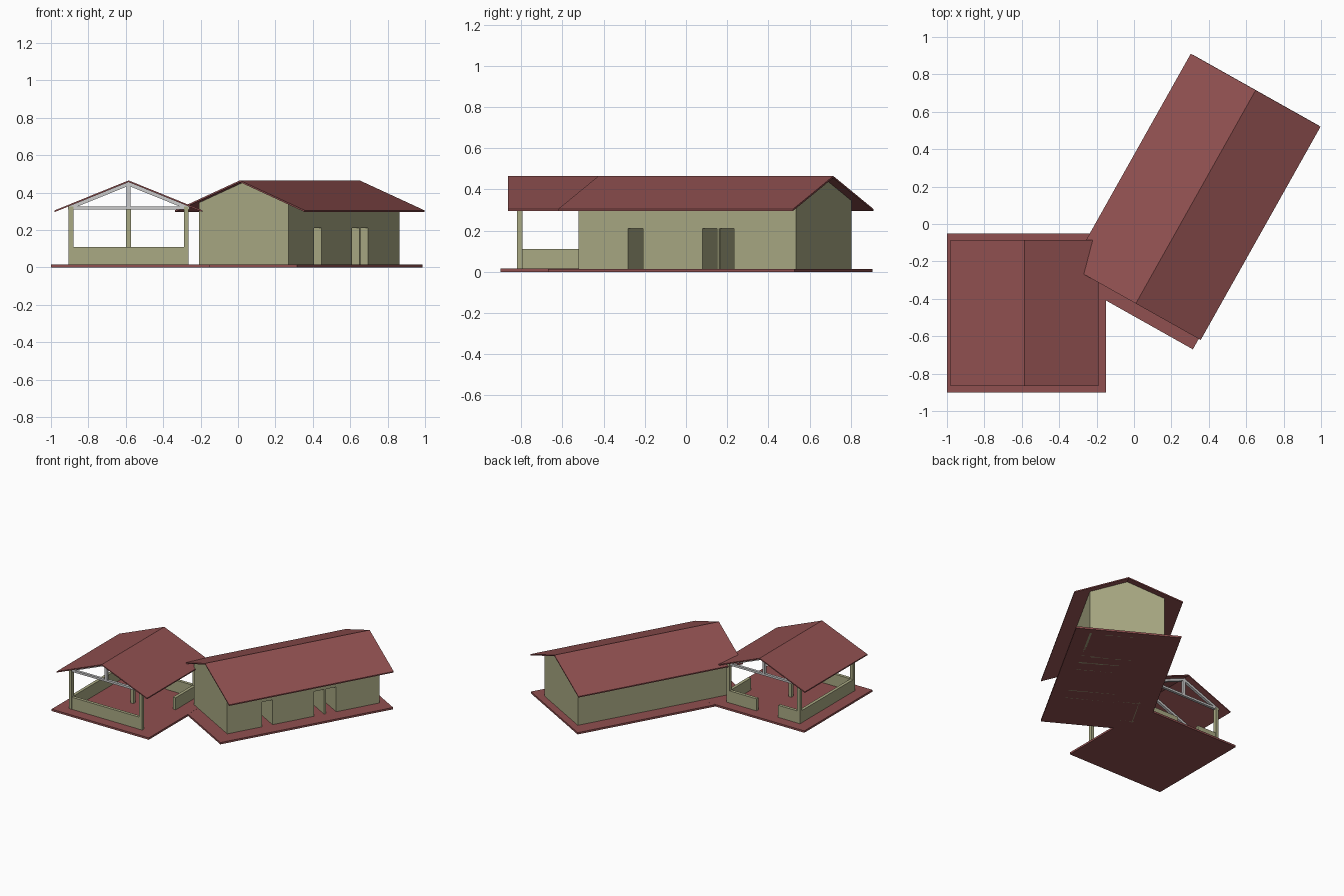
import bpy, bmesh, math
from mathutils import Matrix, Vector

if "Cube" in bpy.data.objects:
    bpy.data.objects.remove(bpy.data.objects["Cube"])


def material(name, rgb):
    m = bpy.data.materials.new(name)
    m.diffuse_color = (*rgb, 1)
    m.use_nodes = True
    m.node_tree.nodes["Principled BSDF"].inputs["Base Color"].default_value = m.diffuse_color
    return m


RED = material("red_tile", (0.28, 0.08, 0.08))
KHAKI = material("khaki_plaster", (0.40, 0.40, 0.23))

# Frames: pavilion is axis aligned, house is turned about z
PAV = Matrix.Translation((-0.585, -0.475, 0))
HOUSE = Matrix.Translation((0.33, 0.145, 0)) @ Matrix.Rotation(-math.atan2(0.49, 0.872), 4, 'Z')


def prism(name, pts, lo, hi, frame, mat=None, along='y'):
    """Extrude a 2D outline (horizontal, z) along x or y."""
    bm = bmesh.new()
    if along == 'y':
        vs = [bm.verts.new((a, lo, z)) for a, z in pts]
        step = Vector((0, hi - lo, 0))
    else:
        vs = [bm.verts.new((lo, a, z)) for a, z in pts]
        step = Vector((hi - lo, 0, 0))
    face = bm.faces.new(vs)
    res = bmesh.ops.extrude_face_region(bm, geom=[face])
    bmesh.ops.translate(bm, vec=step, verts=[v for v in res['geom'] if isinstance(v, bmesh.types.BMVert)])
    bmesh.ops.recalc_face_normals(bm, faces=bm.faces)
    me = bpy.data.meshes.new(name)
    bm.to_mesh(me)
    bm.free()
    ob = bpy.data.objects.new(name, me)
    ob.matrix_world = frame
    if mat:
        me.materials.append(mat)
    bpy.context.collection.objects.link(ob)
    return ob


def box(name, x0, x1, y0, y1, z0, z1, frame, mat=None):
    return prism(name, [(x0, z0), (x1, z0), (x1, z1), (x0, z1)], y0, y1, frame, mat)


def gable_roof(name, half, y0, y1, frame):
    t = 0.009
    pts = [(-half, 0.305), (0, 0.465), (half, 0.305),
           (half, 0.305 - t), (0, 0.465 - t), (-half, 0.305 - t)]
    prism(name, pts, y0, y1, frame, RED)


# Floors and roofs
box("pavilion_floor", -0.415, 0.435, -0.425, 0.425, 0, 0.015, PAV, RED)
box("house_floor", -0.386, 0.386, -0.718, 0.655, 0, 0.0145, HOUSE, RED)
gable_roof("pavilion_roof", 0.395, -0.39, 0.39, PAV)
gable_roof("house_roof", 0.398, -0.654, 0.654, HOUSE)

# House: gable ends and cross partitions
W, T = 0.275, 0.015


def cross_wall(name, y, w):
    e = 0.456 - 0.402 * w
    prism(name, [(-w, 0), (w, 0), (w, e), (0, 0.456), (-w, e)], y, y + T, HOUSE, KHAKI)


cross_wall("front_gable_wall", -0.61, W)
cross_wall("back_gable_wall", 0.6 - T, W)
for i, y in enumerate((-0.35, -0.25, 0.065, 0.1605, 0.256)):
    cross_wall(f"partition_{i}", y, W - 0.002)

# House: plain left wall, right wall with three door openings
box("left_wall", -W, -W + T, -0.61, 0.6, 0, 0.345, HOUSE, KHAKI)
outline = [(-0.61, 0.345), (-0.61, 0)]
for a, b in ((-0.335, -0.25), (0.08, 0.163), (0.173, 0.256)):
    outline += [(a, 0), (a, 0.21), (b, 0.21), (b, 0)]
outline += [(0.6, 0), (0.6, 0.345)]
prism("right_wall", outline, W - T, W, HOUSE, KHAKI, along='x')

# Pavilion: corner posts and centre post
PX, PY, P = 0.308, 0.332, 0.013
posts = [(sx * PX, sy * PY) for sx in (-1, 1) for sy in (-1, 1)] + [(0, 0)]
for i, (x, y) in enumerate(posts):
    box(f"post_{i}", x - P, x + P, y - P, y + P, 0.01, 0.325, PAV, KHAKI)

# Pavilion: low walls with openings at the back and right
H = 0.11
L = P - 0.001
box("low_wall_front", -PX - L, PX + L, -PY - L, -PY + L, 0.01, H, PAV, KHAKI)
box("low_wall_left", -PX - L, -PX + L, -PY, PY, 0.01, H, PAV, KHAKI)
box("low_wall_back_left", -PX, -0.13, PY - L, PY + L, 0.01, H, PAV, KHAKI)
box("low_wall_back_right", 0.06, PX, PY - L, PY + L, 0.01, H, PAV, KHAKI)
box("low_wall_right", PX - L, PX + L, 0.075, PY, 0.01, H, PAV, KHAKI)

# Pavilion: grey roof trusses
for i, y in enumerate((-PY, 0, PY)):
    y0, y1 = y - 0.01, y + 0.01
    box(f"truss_chord_{i}", -0.325, 0.325, y0, y1, 0.31, 0.326, PAV)
    box(f"truss_king_post_{i}", -0.01, 0.01, y0, y1, 0.325, 0.445, PAV)
    prism(f"truss_rafters_{i}", [(-0.325, 0.325), (0, 0.456), (0.325, 0.325),
                                 (0.285, 0.321), (0, 0.436), (-0.285, 0.321)], y0, y1, PAV)
